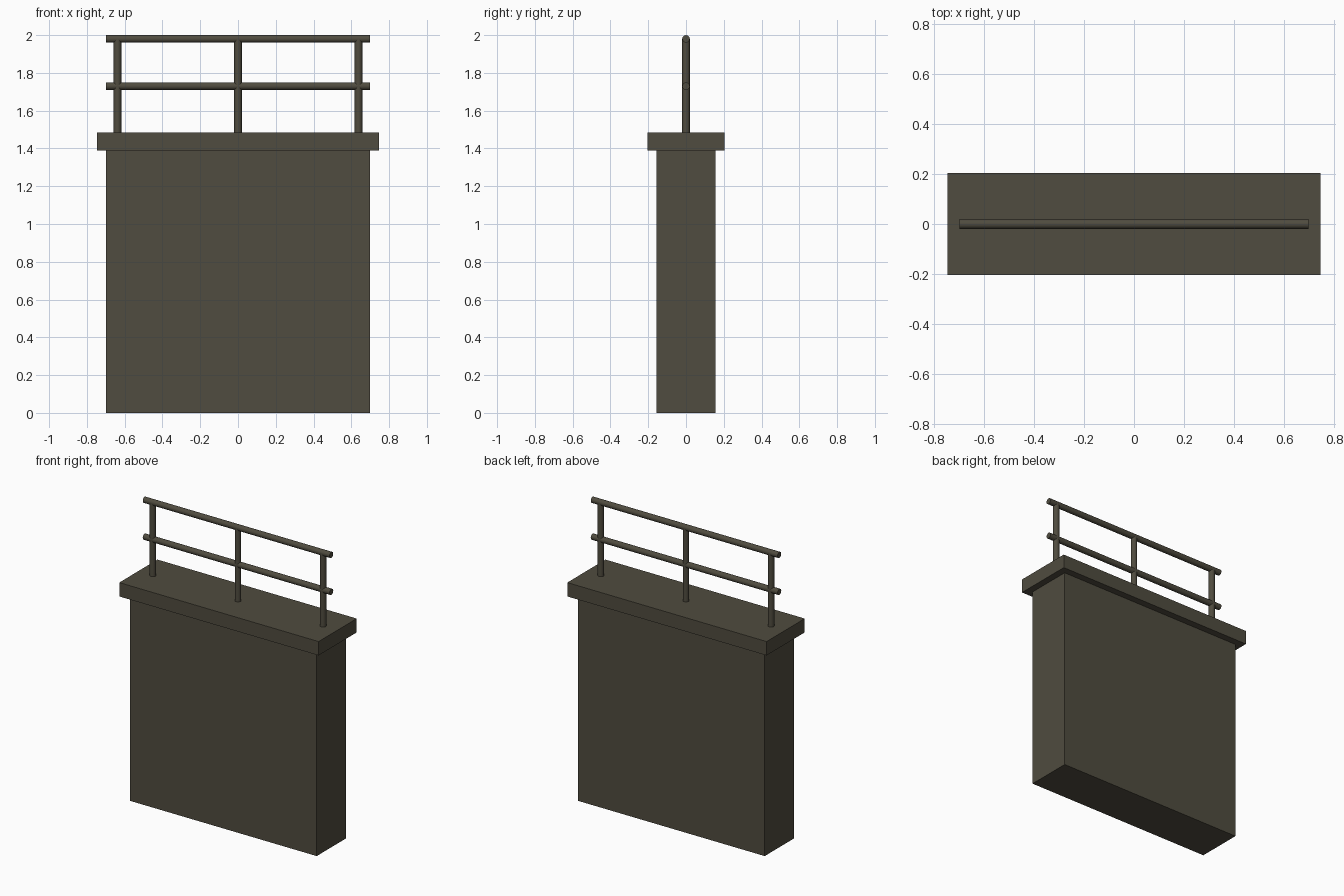
import bpy
import math

if "Cube" in bpy.data.objects:
    bpy.data.objects.remove(bpy.data.objects["Cube"])

# Single dark stone colour
stone = bpy.data.materials.new("dark_stone")
stone.diffuse_color = (0.08, 0.072, 0.05, 1.0)
stone.use_nodes = True
stone.node_tree.nodes["Principled BSDF"].inputs["Base Color"].default_value = stone.diffuse_color


def finish(name):
    ob = bpy.context.object
    ob.name = name
    ob.data.materials.append(stone)
    return ob


def box(name, sx, sy, z0, z1):
    bpy.ops.mesh.primitive_cube_add(size=1, location=(0, 0, (z0 + z1) / 2))
    ob = finish(name)
    ob.scale = (sx, sy, z1 - z0)
    bpy.ops.object.transform_apply(location=False, rotation=False, scale=True)


def tube(name, length, location, rotation=(0, 0, 0)):
    bpy.ops.mesh.primitive_cylinder_add(vertices=16, radius=0.02, depth=length,
                                        location=location, rotation=rotation)
    finish(name)
    bpy.ops.object.shade_smooth_by_angle(angle=math.radians(40))


# Wall and overhanging cap
box("wall", 1.4, 0.314, 0.0, 1.39)
box("wall_cap", 1.494, 0.408, 1.39, 1.484)

# Upright posts
for name, x in (("left_post", -0.638), ("middle_post", 0), ("right_post", 0.638)):
    tube(name, 0.496, (x, 0, 1.732))

# Horizontal rails
for name, z in (("top_rail", 1.98), ("middle_rail", 1.73)):
    tube(name, 1.4, (0, 0, z), (0, math.pi / 2, 0))
